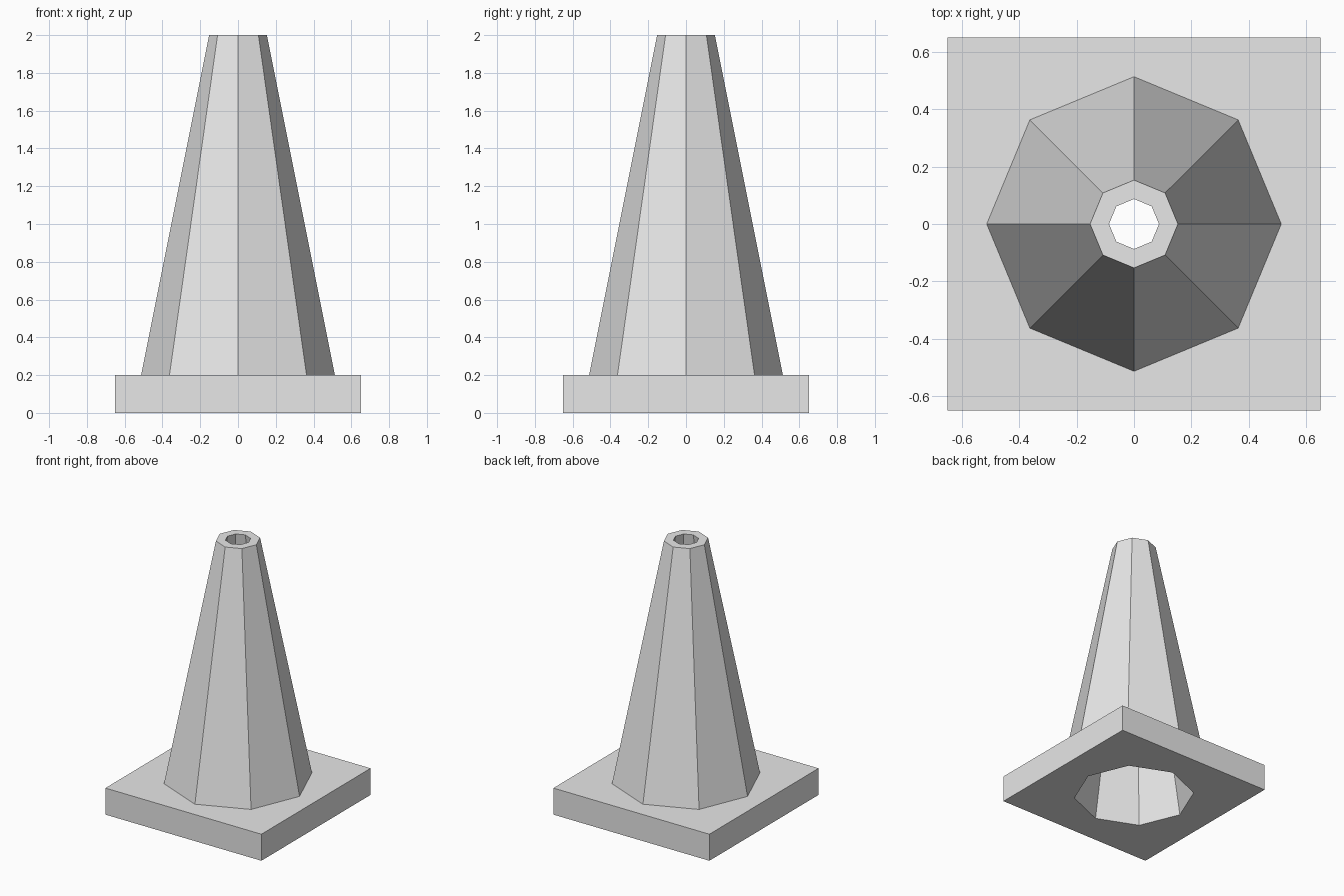
import bpy
import bmesh
from math import cos, sin, pi

SIDES = 8
BASE_H, TOP_Z = 0.2, 2.0
BASE_W = 1.3

if "Cube" in bpy.data.objects:
    bpy.data.objects.remove(bpy.data.objects["Cube"], do_unlink=True)

grey = bpy.data.materials.new("light_grey")
grey.use_nodes = True
colour = (0.8, 0.8, 0.8, 1)
grey.diffuse_color = colour
for node in grey.node_tree.nodes:
    if node.type == 'BSDF_PRINCIPLED':
        node.inputs["Base Color"].default_value = colour


def bore_radius(z):
    """Radius of the tapering hollow at a height."""
    return 0.42 - 0.1665 * z


def finish(bm, name):
    mesh = bpy.data.meshes.new(name)
    bm.to_mesh(mesh)
    bm.free()
    mesh.materials.append(grey)
    obj = bpy.data.objects.new(name, mesh)
    bpy.context.collection.objects.link(obj)
    return obj


def lathe(name, profile, capped=False):
    """Turn (radius, height) points into a faceted shell."""
    bm = bmesh.new()
    rings = [[bm.verts.new((r * cos(2 * pi * i / SIDES), r * sin(2 * pi * i / SIDES), z))
              for i in range(SIDES)] for r, z in profile]
    for low, high in zip(rings, rings[1:]):
        for i in range(SIDES):
            j = (i + 1) % SIDES
            bm.faces.new((low[i], low[j], high[j], high[i]))
    if capped:
        bm.faces.new(rings[0][::-1])
        bm.faces.new(rings[-1])
    return finish(bm, name)


# Hollow cone: outer wall, top rim, inner wall
lathe("cone_body", [(0.513, BASE_H), (0.153, TOP_Z),
                    (bore_radius(TOP_Z), TOP_Z), (bore_radius(BASE_H), BASE_H)])

# Square base plate
bm = bmesh.new()
bmesh.ops.create_cube(bm, size=1)
bmesh.ops.scale(bm, vec=(BASE_W, BASE_W, BASE_H), verts=bm.verts)
bmesh.ops.translate(bm, vec=(0, 0, BASE_H / 2), verts=bm.verts)
base = finish(bm, "base_plate")

# Bore through the base, continuing the hollow of the cone
cutter = lathe("bore_cutter", [(bore_radius(z), z) for z in (-0.2, 0.5)], capped=True)
cutter.hide_render = True
cut = base.modifiers.new("bore", 'BOOLEAN')
cut.operation = 'DIFFERENCE'
cut.solver = 'EXACT'
cut.object = cutter
bpy.context.view_layer.objects.active = base
bpy.ops.object.modifier_apply(modifier=cut.name)
bpy.data.objects.remove(cutter, do_unlink=True)
